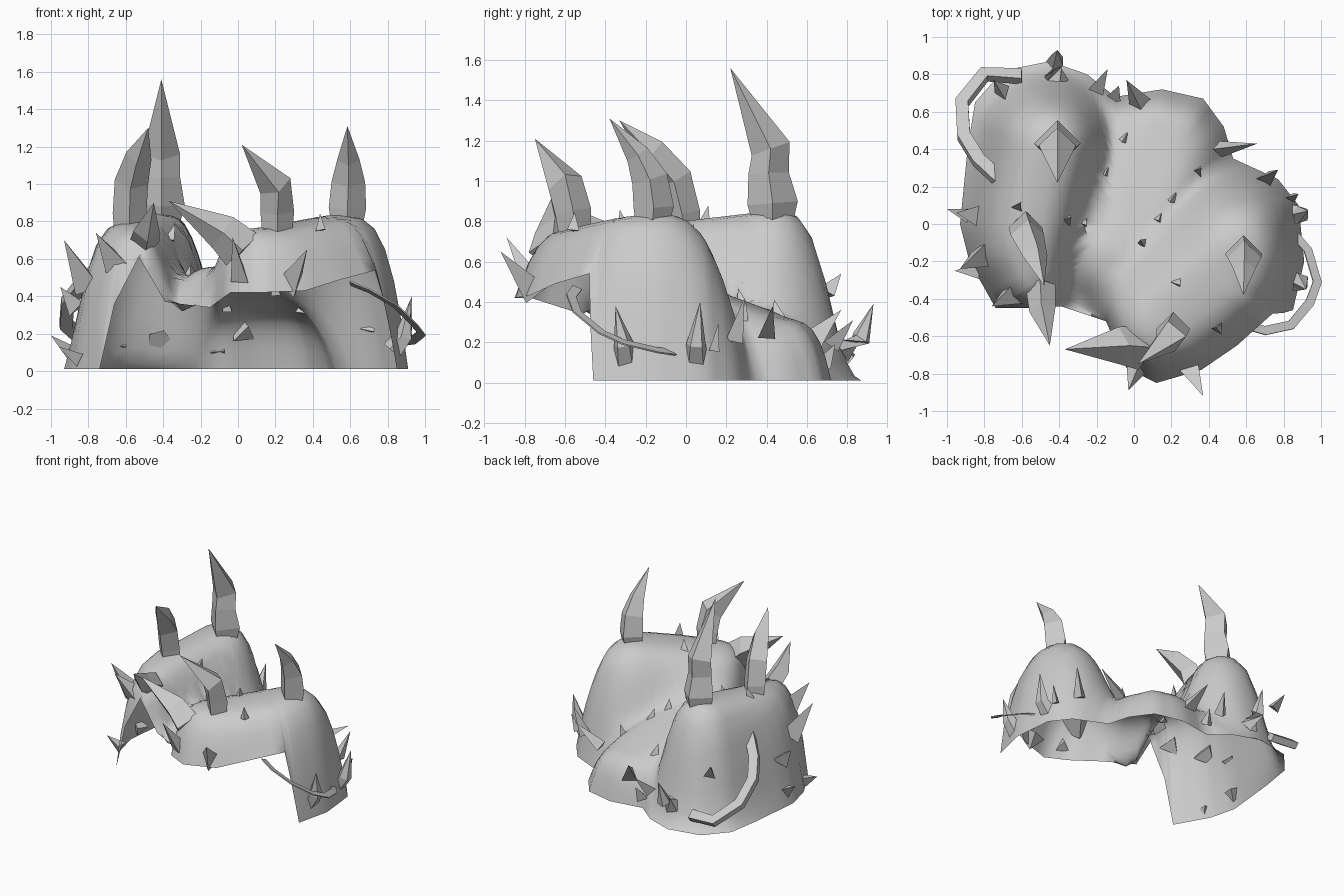
import bpy, bmesh, math, random
from mathutils import Vector

cube = bpy.data.objects.get("Cube")
if cube:
    bpy.data.objects.remove(cube, do_unlink=True)

grey = bpy.data.materials.new("stone_grey")
grey.use_nodes = True
COL = (0.6, 0.6, 0.6, 1)
grey.diffuse_color = COL
grey.node_tree.nodes["Principled BSDF"].inputs["Base Color"].default_value = COL


def finish(name, bm, smooth=None):
    me = bpy.data.meshes.new(name)
    bm.to_mesh(me)
    bm.free()
    me.materials.append(grey)
    ob = bpy.data.objects.new(name, me)
    bpy.context.collection.objects.link(ob)
    if smooth:
        bpy.ops.object.select_all(action='DESELECT')
        ob.select_set(True)
        bpy.context.view_layer.objects.active = ob
        bpy.ops.object.shade_smooth_by_angle(angle=math.radians(smooth))
    return ob


# Open rim of the shell, counter-clockwise, with the two front arches
RIM = [(.85, -.46, .02), (.91, -.2, .02), (.88, .1, .02), (.77, .24, .02), (.53, .35, .02),
       (.48, .52, .02), (.37, .67, .02), (.15, .72, .02), (-.1, .68, .02), (-.25, .8, .02),
       (-.45, .87, .02), (-.7, .82, .02), (-.85, .65, .02), (-.89, .4, .02), (-.93, 0, .02),
       (-.88, -.2, .02), (-.74, -.45, .02), (-.66, -.45, .37), (-.53, -.45, .62), (-.39, -.44, .38),
       (-.15, -.52, .35), (-.04, -.77, .43), (.12, -.85, .43), (.36, -.78, .44), (.55, -.65, .5),
       (.74, -.48, .55), (.8, -.475, .3)]
CENTRE = Vector((-.04, .02, 0))


def hump(p, a, b, za, zb, r):
    """Rounded ridge from a to b with a flat crown."""
    a, b = Vector(a), Vector(b)
    ab = b - a
    k = max(0, min(1, (p - a).dot(ab) / ab.length_squared))
    d = (p - a - ab * k).length
    return (za + (zb - za) * k) * math.exp(-(d / r) ** 4)


def height(x, y):
    p = Vector((x, y))
    hs = (hump(p, (-.46, .42), (-.64, -.28), .86, .78, .335),
          hump(p, (.57, -.2), (.2, -.54), .85, .78, .465),
          hump(p, (-.03, -.15), (.12, .5), .57, .33, .43))
    return sum(h ** 9 for h in hs) ** (1 / 9)


# Double-humped shell: radial grid from the saddle to the rim
TS = [.1, .18, .26, .34, .42, .5, .58, .66, .74, .81, .87, .92, .96, 1]
bm = bmesh.new()
cols = []
hub = bm.verts.new((CENTRE.x, CENTRE.y, height(CENTRE.x, CENTRE.y)))
SUB = 3
for i, p in enumerate(RIM):
    q = RIM[(i + 1) % len(RIM)]
    for s in range(SUB):
        e = Vector(p).lerp(Vector(q), s / SUB)
        col = [hub]
        for t in TS:
            x = CENTRE.x + (e.x - CENTRE.x) * t
            y = CENTRE.y + (e.y - CENTRE.y) * t
            col.append(bm.verts.new((x, y, e.z + (height(x, y) - e.z) * (1 - t ** 12))))
        cols.append(col)
for a, b in zip(cols, cols[1:] + cols[:1]):
    bm.faces.new((hub, a[1], b[1]))
    for k in range(1, len(TS)):
        bm.faces.new((a[k], a[k + 1], b[k + 1], b[k]))
finish("shell", bm, 75)


def horn(name, path, radii, sides=4):
    """Faceted horn lofted along the path, ending in a point."""
    pts = [Vector(p) for p in path]
    bm = bmesh.new()
    rings = []
    for i, r in enumerate(radii):
        d = (pts[i + 1] - pts[max(i - 1, 0)]).normalized()
        ref = Vector((0, 1, 0)) if abs(d.y) < .8 else Vector((0, 0, 1))
        u = d.cross(ref).normalized()
        v = d.cross(u)
        rings.append([bm.verts.new(pts[i] + r * (u * math.cos(a) + v * math.sin(a)))
                      for a in (2 * math.pi * j / sides for j in range(sides))])
    tip = bm.verts.new(pts[-1])
    for j in range(sides):
        n = (j + 1) % sides
        for lo, hi in zip(rings, rings[1:]):
            bm.faces.new((lo[j], lo[n], hi[n], hi[j]))
        bm.faces.new((rings[-1][j], rings[-1][n], tip))
    bm.faces.new(rings[0])
    bmesh.ops.recalc_face_normals(bm, faces=bm.faces)
    return finish(name, bm)


# Large curved horns on the crowns
horn("tall_back_horn", [(-.41, .43, .8), (-.41, .43, .9), (-.41, .41, 1.05), (-.41, .42, 1.17), (-.41, .22, 1.57)],
     [.1, .125, .1, .1])
horn("right_crown_horn", [(-.58, -.01, .74), (-.58, -.02, .85), (-.57, -.06, 1.02), (-.53, -.17, 1.16),
                          (-.48, -.33, 1.31)], [.08, .09, .09, .07])
horn("left_crown_horn", [(.585, -.17, .78), (.585, -.16, .88), (.59, -.18, 1.02), (.59, -.24, 1.14),
                         (.585, -.38, 1.32)], [.08, .1, .09, .06])
horn("front_crown_horn", [(.21, -.55, .74), (.21, -.56, .86), (.2, -.6, 1.0), (.02, -.75, 1.22)], [.08, .09, .09])
horn("brow_horn", [(.03, -.66, .65), (-.08, -.65, .75), (-.37, -.67, .92)], [.12, .1])
horn("right_brow_horn", [(-.5, -.33, .7), (-.49, -.46, .76), (-.45, -.65, .91)], [.08, .07])

# Hooked side and back horns
horn("left_side_hook_front", [(.83, -.3, .12), (.89, -.31, .2), (.92, -.35, .39)], [.06, .05], 5)
horn("left_side_hook_back", [(.83, .05, .13), (.89, .05, .2), (.93, .07, .41)], [.06, .05], 5)
horn("back_hook", [(-.42, .77, .17), (-.42, .87, .23), (-.41, .93, .4)], [.07, .05], 5)

# Straight spikes around the edge: base, tip, radius
SPIKES = [((.02, -.76, .5), (-.03, -.89, .73), .06), ((.28, -.74, .46), (.37, -.92, .66), .08),
          ((-.79, -.15, .46), (-.93, -.24, .71), .09), ((-.86, .03, .1), (-1, .08, .2), .06),
          ((-.64, -.36, .58), (-.76, -.44, .75), .08), ((-.85, .04, .35), (-.95, .06, .46), .07),
          ((.45, .4, .25), (.66, .43, .39), .05), ((.7, .24, .22), (.77, .29, .43), .05),
          ((-.2, .72, .2), (-.14, .83, .32), .05), ((.04, .62, .2), (-.04, .77, .37), .07),
          ((-.84, -.25, .08), (-.96, -.25, .14), .05), ((-.1, .68, .1), (-.08, .74, .2), .05),
          ((-.7, .7, .45), (-.75, .77, .55), .05), ((.84, .14, .17), (.88, .16, .3), .03)]
for i, (b, t, r) in enumerate(SPIKES):
    horn(f"edge_spike_{i + 1}", [b, t], [r], 3)

# Small thorns scattered on the upper surface
random.seed(4)
THORNS = [(-.05, .46), (-.15, .28), (-.22, .15), (-.36, .02), (-.27, .01), (.13, .03), (.21, .14),
          (.05, -.11), (.34, .28), (.23, -.31), (.45, -.56), (-.62, .09)]
for i, (x, y) in enumerate(THORNS):
    z = height(x, y)
    lean = Vector((random.uniform(-.03, .03), random.uniform(-.03, .03), .07))
    horn(f"thorn_{i + 1}", [(x, y, z - .02), Vector((x, y, z)) + lean], [.035], 3)


def band(name, path, width, thick):
    """Curved strap with a flat rectangular section."""
    pts = [Vector(p) for p in path]
    n = (pts[0] - pts[2]).cross(pts[-1] - pts[2]).normalized()
    bm = bmesh.new()
    rings = []
    for i, p in enumerate(pts):
        d = (pts[min(i + 1, len(pts) - 1)] - pts[max(i - 1, 0)]).normalized()
        s = d.cross(n).normalized()
        rings.append([bm.verts.new(p + s * a * width / 2 + n * b * thick / 2)
                      for a, b in ((1, 1), (-1, 1), (-1, -1), (1, -1))])
    for lo, hi in zip(rings, rings[1:]):
        for j in range(4):
            k = (j + 1) % 4
            bm.faces.new((lo[j], lo[k], hi[k], hi[j]))
    bm.faces.new(rings[0])
    bm.faces.new(rings[-1])
    bmesh.ops.recalc_face_normals(bm, faces=bm.faces)
    finish(name, bm, 40)


# Looped straps on both sides
band("right_loop", [(-.7, .22, .6), (-.83, .34, .48), (-.91, .47, .38), (-.92, .65, .26),
                    (-.8, .8, .15), (-.6, .79, .14)], .07, .05)
band("left_loop", [(.6, -.54, .48), (.7, -.57, .44), (.84, -.54, .36), (.94, -.42, .26),
                   (.98, -.31, .21), (.93, -.14, .17), (.86, -.06, .16)], .05, .008)

# Rest the model on the ground
for ob in bpy.context.scene.objects:
    if ob.type == 'MESH':
        ob.location.z -= .01
